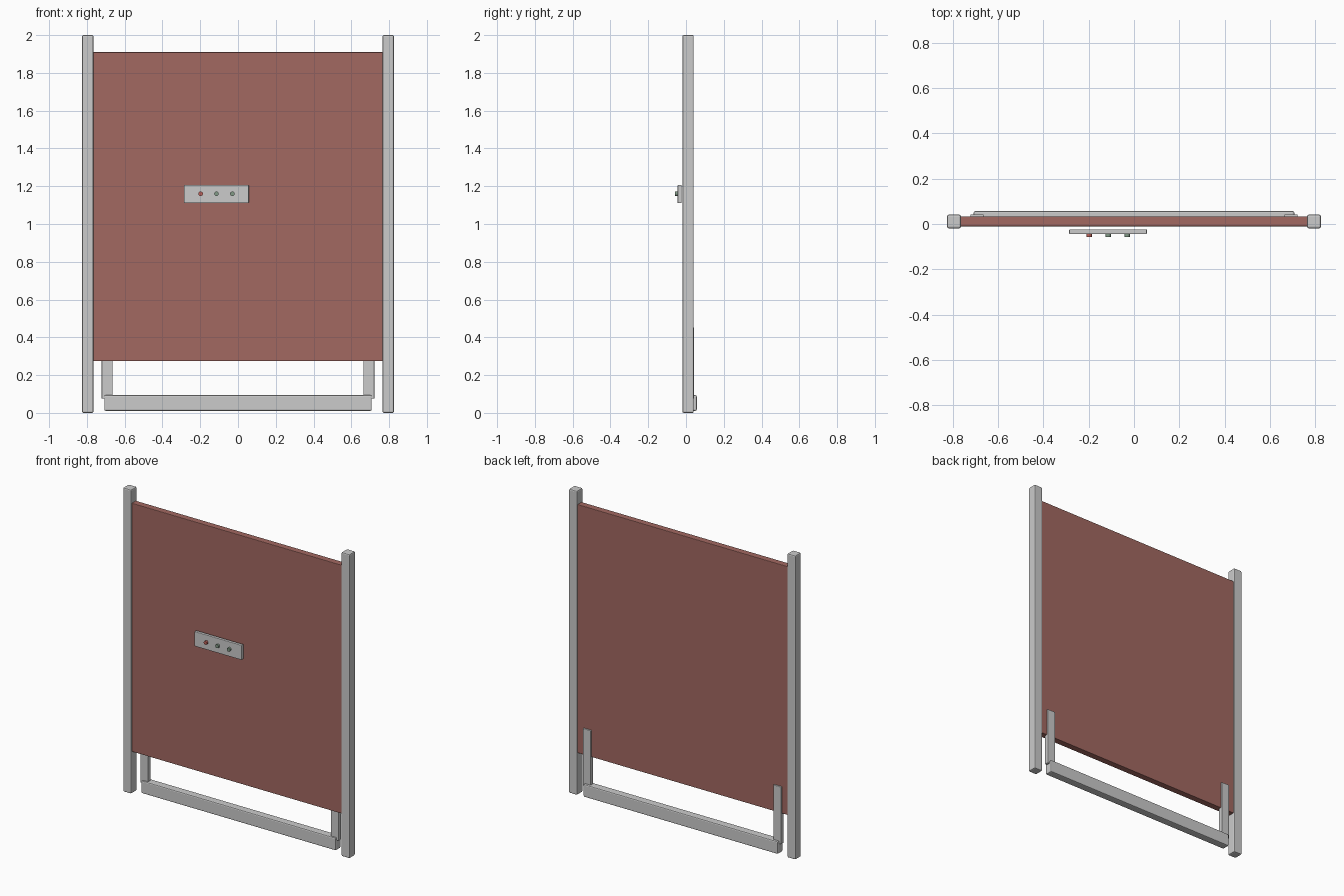
import bpy, math

if "Cube" in bpy.data.objects:
    bpy.data.objects.remove(bpy.data.objects["Cube"])


def material(name, rgb):
    m = bpy.data.materials.new(name)
    m.diffuse_color = (*rgb, 1)
    m.use_nodes = True
    m.node_tree.nodes["Principled BSDF"].inputs["Base Color"].default_value = m.diffuse_color
    return m


def box(name, x, y, z, bevel=0.0, mat=None):
    """Box given by its (min, max) extent on each axis."""
    bpy.ops.mesh.primitive_cube_add(size=1, location=[sum(r) / 2 for r in (x, y, z)])
    ob = bpy.context.object
    ob.name = name
    ob.scale = [r[1] - r[0] for r in (x, y, z)]
    bpy.ops.object.transform_apply(location=False, rotation=False, scale=True)
    if bevel:
        mod = ob.modifiers.new("edge_bevel", 'BEVEL')
        mod.width = bevel
        mod.segments = 2
    if mat:
        ob.data.materials.append(mat)
    return ob


red = material("panel_red", (0.36, 0.14, 0.12))
button_red = material("button_red", (0.5, 0.12, 0.1))
button_green = material("button_green", (0.22, 0.32, 0.24))

# Door panel
box("door_panel", (-0.77, 0.77), (-0.01, 0.033), (0.275, 1.91), 0.003, red)

# Side posts and the arms that carry the bottom bar
for side, s in (("left", -1), ("right", 1)):
    box(side + "_post", sorted((s * 0.765, s * 0.825)), (-0.019, 0.041), (0, 2), 0.007)
    box(side + "_arm", sorted((s * 0.664, s * 0.722)), (0.015, 0.043), (0.075, 0.452), 0.003)

# Bottom bar
box("bottom_bar", (-0.708, 0.708), (0.005, 0.057), (0.011, 0.094), 0.007)

# Control plate with three buttons
box("control_plate", (-0.286, 0.057), (-0.044, -0.024), (1.11, 1.207), 0.003)
for i, mat in enumerate((button_red, button_green, button_green)):
    bpy.ops.mesh.primitive_cylinder_add(
        vertices=16, radius=0.012, depth=0.019,
        location=(-0.198 + 0.084 * i, -0.0475, 1.16), rotation=(math.pi / 2, 0, 0))
    button = bpy.context.object
    button.name = f"button_{i + 1}"
    button.data.materials.append(mat)
    bpy.ops.object.shade_smooth_by_angle()
